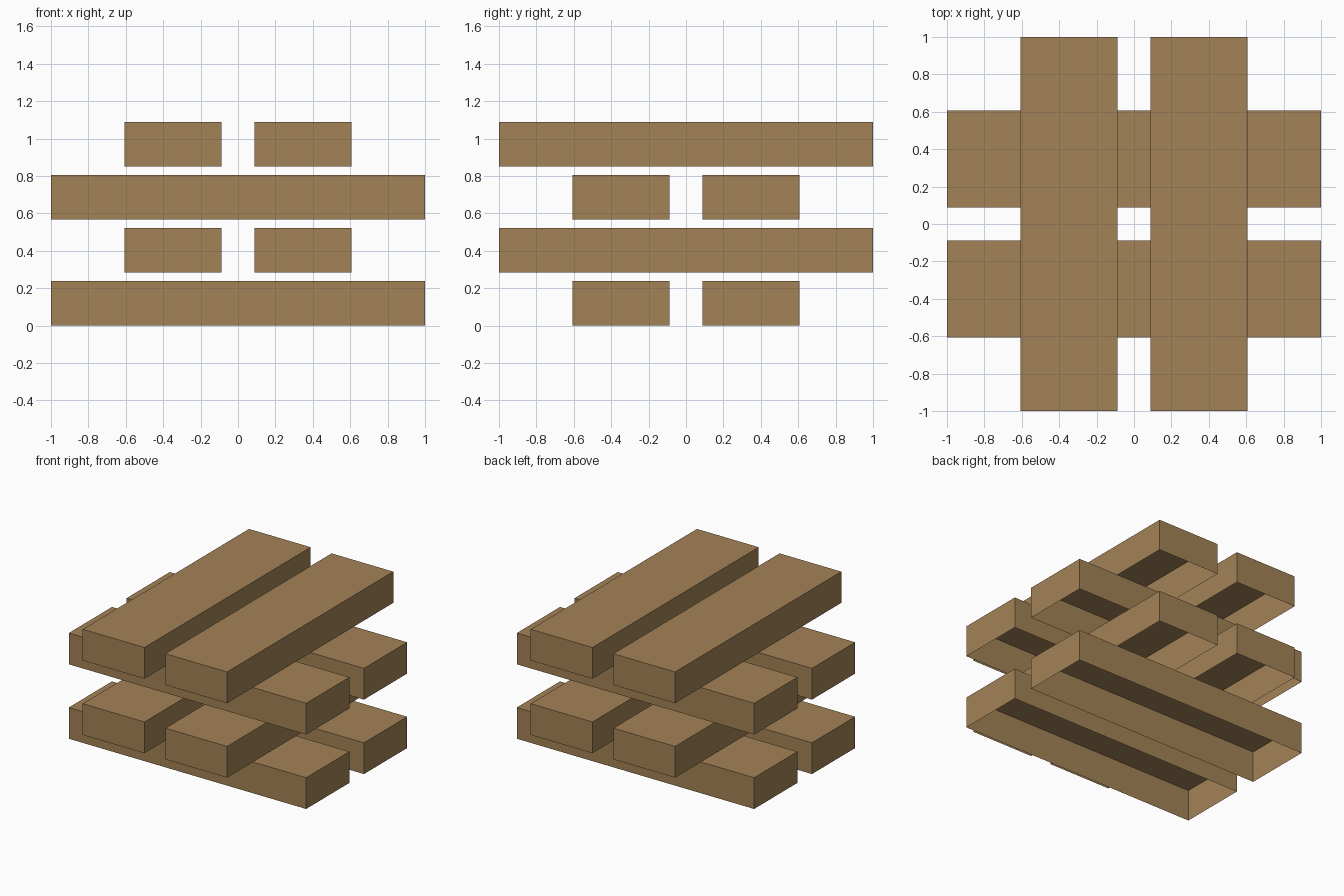
import bpy
import bmesh
from mathutils import Matrix, Vector

cube = bpy.data.objects.get("Cube")
if cube:
    bpy.data.objects.remove(cube, do_unlink=True)

LENGTH, WIDTH, HEIGHT = 2.0, 0.52, 0.238
OFFSET = 0.348   # plank centre from the middle of the stack
PITCH = 0.2835   # rise from one layer to the next

wood = bpy.data.materials.new("brown wood")
wood.use_nodes = True
wood.diffuse_color = (0.37, 0.225, 0.095, 1)
wood.node_tree.nodes["Principled BSDF"].inputs["Base Color"].default_value = wood.diffuse_color


def plank(name, centre, size):
    """A hollow plank: a box shell left open underneath."""
    bm = bmesh.new()
    bmesh.ops.create_cube(bm, size=1, matrix=Matrix.Diagonal((*size, 1)))
    bm.normal_update()
    underside = [f for f in bm.faces if f.normal.z < -0.5]
    bmesh.ops.delete(bm, geom=underside, context='FACES_ONLY')
    mesh = bpy.data.meshes.new(name)
    bm.to_mesh(mesh)
    bm.free()
    mesh.materials.append(wood)
    obj = bpy.data.objects.new(name, mesh)
    obj.location = Vector(centre)
    bpy.context.collection.objects.link(obj)


# Crossed layers, two planks each, starting along x
for layer in range(4):
    z = layer * PITCH + HEIGHT / 2
    for side in (-1, 1):
        if layer % 2 == 0:
            label = "front" if side < 0 else "back"
            plank(f"plank_layer_{layer + 1}_{label}", (0, side * OFFSET, z), (LENGTH, WIDTH, HEIGHT))
        else:
            label = "right" if side < 0 else "left"
            plank(f"plank_layer_{layer + 1}_{label}", (side * OFFSET, 0, z), (WIDTH, LENGTH, HEIGHT))
